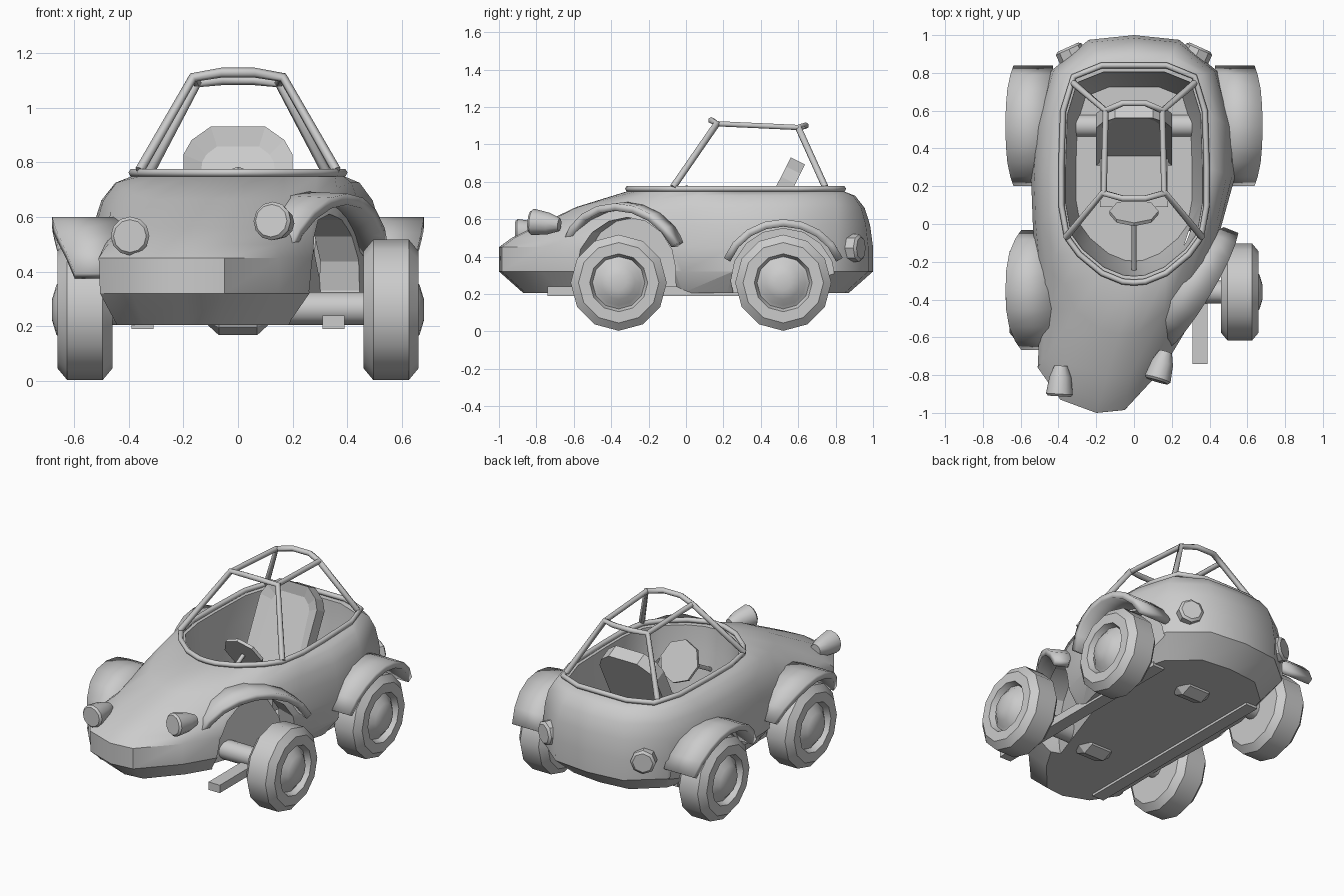
import bpy, bmesh, math
from mathutils import Vector

if "Cube" in bpy.data.objects:
    bpy.data.objects.remove(bpy.data.objects["Cube"])


def make(name, verts, faces, angle=35, solid=0):
    me = bpy.data.meshes.new(name)
    me.from_pydata([tuple(v) for v in verts], [], faces)
    bm = bmesh.new()
    bm.from_mesh(me)
    bmesh.ops.recalc_face_normals(bm, faces=bm.faces)
    bm.to_mesh(me)
    bm.free()
    ob = bpy.data.objects.new(name, me)
    bpy.context.collection.objects.link(ob)
    if solid:
        m = ob.modifiers.new("thickness", 'SOLIDIFY')
        m.thickness, m.offset = solid, 0
    if angle:
        smooth(ob, angle)
    return ob


def smooth(ob, angle):
    bpy.ops.object.select_all(action='DESELECT')
    ob.select_set(True)
    bpy.context.view_layer.objects.active = ob
    bpy.ops.object.shade_smooth_by_angle(angle=math.radians(angle))


def loft(name, rings, angle=35):
    n = len(rings[0])
    verts = [v for r in rings for v in r]
    faces = [(k*n+i, k*n+(i+1) % n, (k+1)*n+(i+1) % n, (k+1)*n+i)
             for k in range(len(rings)-1) for i in range(n)]
    faces += [tuple(range(n)), tuple(range((len(rings)-1)*n, len(rings)*n))]
    return make(name, verts, faces, angle)


def lathe(name, profile, origin, axis, n=12, angle=35):
    # profile of (distance along axis, radius)
    rot = Vector(axis).normalized().to_track_quat('Z', 'Y')
    rings = [[Vector(origin) + rot @ Vector((r*math.cos(2*math.pi*i/n), r*math.sin(2*math.pi*i/n), d))
              for i in range(n)] for d, r in profile]
    return loft(name, rings, angle)


def tube(name, pts, r=.018, closed=False):
    cu = bpy.data.curves.new(name, 'CURVE')
    cu.dimensions = '3D'
    cu.bevel_depth, cu.bevel_resolution, cu.use_fill_caps = r, 1, True
    sp = cu.splines.new('POLY')
    sp.points.add(len(pts)-1)
    for p, c in zip(sp.points, pts):
        p.co = (*c, 1)
    sp.use_cyclic_u = closed
    ob = bpy.data.objects.new(name, cu)
    bpy.context.collection.objects.link(ob)


def box(name, c, s):
    bpy.ops.mesh.primitive_cube_add(size=1, location=c)
    ob = bpy.context.object
    ob.name = name
    ob.scale = s


# body shell: widest outline with the crumpled nose, and the cockpit rim
wide = [(-.05, -.985), (.15, -.77), (.265, -.58), (.37, -.3), (.46, -.02), (.535, .25), (.53, .5),
        (.44, .81), (.24, .975), (0, 1), (-.24, .975), (-.44, .81), (-.53, .5), (-.545, .25),
        (-.535, -.02), (-.51, -.3), (-.5, -.55), (-.51, -.76), (-.39, -.93), (-.2, -1)]
rim = [(.06, -.305), (.17, -.26), (.29, -.16), (.355, -.07), (.385, .1), (.385, .3), (.375, .6),
       (.32, .78), (.17, .84), (0, .84)]
rim += [(-x, y) for x, y in rim[8::-1]] + [(0, -.31)]


def front(y):
    return min(1, max(0, (-y-.1)/.6))


def level(t, z, drop=0):
    return [Vector((a[0]*(1-t)+b[0]*t, a[1]*(1-t)+b[1]*t, z-drop*front(a[1])))
            for a, b in zip(wide, rim)]


bottom = [Vector((x*.82-.025*front(y), y*.87, .205)) for x, y in wide]
belt = [Vector((x*.99, y, .32)) for x, y in wide]
body = [bottom, belt, level(0, .45), level(.1, .57, .07), level(.28, .66, .1),
        level(.6, .725, .06), level(1, .75)]
for s, z in ((.94, .745), (.92, .6), (.8, .28)):
    body.append([Vector((x*s, .26+(y-.26)*s, z)) for x, y in rim])
shell = loft("body_shell", body)

# wheel wells cut into the body, the crumpled corner cut deepest
wells = [((s*.43, y, .27), (s, 0, 0)) for s, y in ((-1, -.36), (-1, .52), (1, .52))]
wells.append(((.21, -.27, .33), (.87, -.3, 0)))
for origin, axis in wells:
    cutter = lathe("well_cutter", [(0, .28), (.5, .28)], origin, axis, 16, 0)
    cutter.hide_render = True
    m = shell.modifiers.new("well", 'BOOLEAN')
    m.object, m.operation, m.solver = cutter, 'DIFFERENCE', 'EXACT'
    bpy.context.view_layer.objects.active = shell
    bpy.ops.object.modifier_apply(modifier="well")
    bpy.data.objects.remove(cutter)
smooth(shell, 35)

# cockpit rim and roll cage
tube("cockpit_rim", [(x, y, .762) for x, y in rim], .016, True)
tube("front_hoop", [(-.36, -.07, .77), (-.165, .165, 1.11), (-.06, .135, 1.128),
                    (.06, .135, 1.128), (.165, .165, 1.11), (.36, -.07, .77)], .018)
tube("rear_hoop", [(-.32, .745, .77), (-.15, .6, 1.09), (-.06, .64, 1.1),
                   (.06, .64, 1.1), (.15, .6, 1.09), (.32, .745, .77)], .018)
for s in (-1, 1):
    tube("roof_bar", [(s*.16, .165, 1.11), (s*.15, .6, 1.09)], .016)

# wheels
tyre = [(-.1, .12), (-.1, .215), (-.065, .257), (.065, .257), (.1, .215), (.1, .155), (.065, .14),
        (.075, .122), (.105, .09), (.12, .04)]
for y in (-.36, .52):
    for s in (-1, 1):
        lathe("wheel", tyre, (s*.56, y, .26), (s, 0, 0))

    # axle and gear housing
    lathe("axle", [(-.46, .06), (.46, .06)], (0, y, .265), (1, 0, 0))
    lathe("gear_housing", [(-.13, .04), (-.07, .095), (.07, .095), (.13, .04)], (0, y, .262), (1, 0, 0), 8, 20)

# chassis rails
for s in (-1, 1):
    box("chassis_rail", (s*.35, -.05, .215), (.08, 1.38, .05))


# fenders: strips swept along an arch
def fender(name, edge, n=9):
    verts = []
    for i in range(n):
        a = math.radians(20+140*i/(n-1))
        verts += edge(math.cos(a), math.sin(a))
    make(name, verts, [(2*i, 2*i+1, 2*i+3, 2*i+2) for i in range(n-1)], 35, .04)


def straight(s, cy, taper):
    def edge(c, h):
        y, z = cy+.32*c, .28+.3*h
        return [(s*.43, y, z), (s*(.68-taper*abs(c)**3), y, z)]
    return edge


def bent(c, h):
    x, y, z = .35+.19*c+.05*h, -.34+.31*c-.04*h, .355+.31*h
    return [(x-.17*h-.02, y+.09*h, z+.01*h), (x, y, z)]


fender("rear_fender_left", straight(-1, .52, .05))
fender("rear_fender_right", straight(1, .52, .05))
fender("front_fender_left", straight(-1, -.35, .1))
fender("front_fender_right_bent", bent)

# headlights
lamp = [(-.15, .035), (-.09, .058), (0, .071), (.012, .06)]
lathe("headlight_left", lamp, (-.395, -.9, .53), (-.06, -1, 0))
lathe("headlight_right", lamp, (.125, -.82, .585), (-.3, -1, .1))

# tail lights
for s in (-1, 1):
    lathe("tail_light", [(-.05, .075), (0, .075), (.012, .06)], (s*.345, .925, .445), (s*.45, 1, 0), 8)

# seat with recessed back
outline = [(-.2, 0), (.2, 0), (.2, .44), (.17, .5), (.1, .555), (-.1, .555), (-.17, .5), (-.2, .44)]
up = Vector((0, .45, .89)).normalized()
back = Vector((0, .89, -.45)).normalized()
foot = Vector((0, .31, .435))
rings = [[foot+Vector((x, 0, 0))+up*h+back*d for x, h in outline] for d in (0, .085)]
seat = loft("seat_back", rings, 0)
bm = bmesh.new()
bm.from_mesh(seat.data)
face = min(bm.faces, key=lambda f: f.normal.dot(back))
bmesh.ops.inset_individual(bm, faces=[face], thickness=.07, depth=-.03)
bm.to_mesh(seat.data)
bm.free()
box("seat_cushion", (0, .26, .4), (.36, .34, .14))

# steering wheel and column
lathe("steering_wheel", [(-.01, .13), (.01, .13)], (0, .06, .665), (0, 1, .55), 8)
tube("steering_column", [(0, .06, .665), (0, -.26, .49)], .014)
